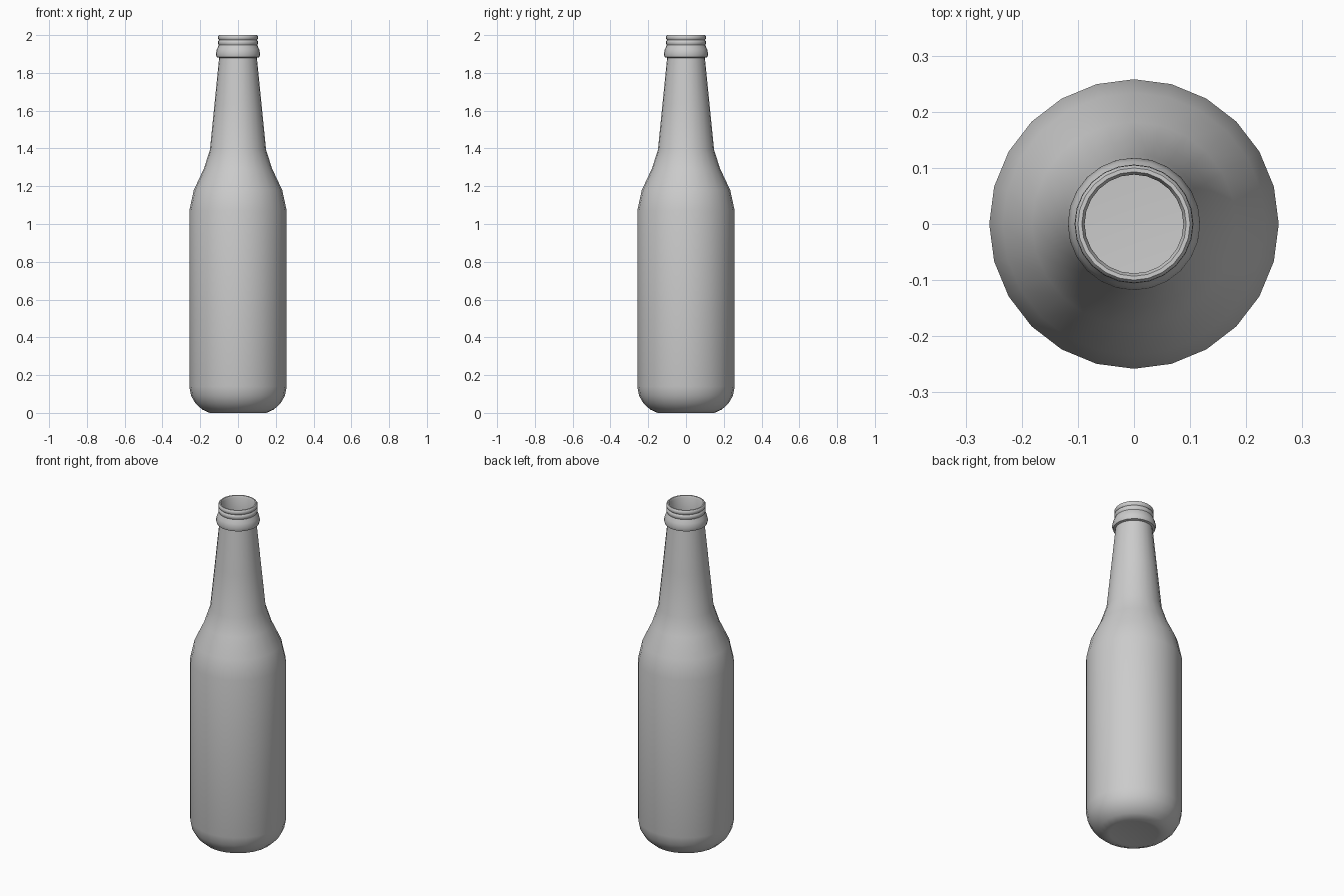
import bpy, bmesh
from math import tau, radians
from mathutils import Matrix, Vector

if "Cube" in bpy.data.objects:
    bpy.data.objects.remove(bpy.data.objects["Cube"])

SIDES = 24

# Outer wall (radius, height), from the base centre up to the lip
outer = [(0, 0.008), (0.13, 0.004), (0.15, 0), (0.19, 0.018), (0.225, 0.05),
         (0.248, 0.09), (0.258, 0.14), (0.258, 1.07), (0.234, 1.18),
         (0.182, 1.29), (0.149, 1.39), (0.125, 1.63), (0.1, 1.88)]

# Crown finish: flared collar, thread ring, groove and rolled lip
finish = [(0.113, 1.883), (0.118, 1.9), (0.112, 1.925), (0.102, 1.947),
          (0.106, 1.955), (0.106, 1.968), (0.1, 1.974), (0.106, 1.981),
          (0.105, 1.994), (0.1, 2.0), (0.093, 2.0), (0.088, 1.99)]

# Thin inner wall follows the outer wall back down to the floor
inner = [(max(r - 0.011, 0), z) for r, z in reversed(outer[3:])]
inner += [(0.14, 0.012), (0, 0.016)]


def lathe(name, profile, sides):
    bm = bmesh.new()
    verts = [bm.verts.new((r, 0, z)) for r, z in profile]
    edges = [bm.edges.new(pair) for pair in zip(verts, verts[1:])]
    bmesh.ops.spin(bm, geom=verts + edges, cent=(0, 0, 0), axis=(0, 0, 1),
                   angle=tau, steps=sides)
    bmesh.ops.remove_doubles(bm, verts=bm.verts, dist=0.0005)
    bmesh.ops.recalc_face_normals(bm, faces=bm.faces)
    mesh = bpy.data.meshes.new(name)
    bm.to_mesh(mesh)
    bm.free()
    obj = bpy.data.objects.new(name, mesh)
    bpy.context.collection.objects.link(obj)
    bpy.context.view_layer.objects.active = obj
    obj.select_set(True)
    bpy.ops.object.shade_smooth_by_angle(angle=radians(50))
    return obj


# Hollow glass bottle
lathe("bottle", outer + finish + inner, SIDES)
